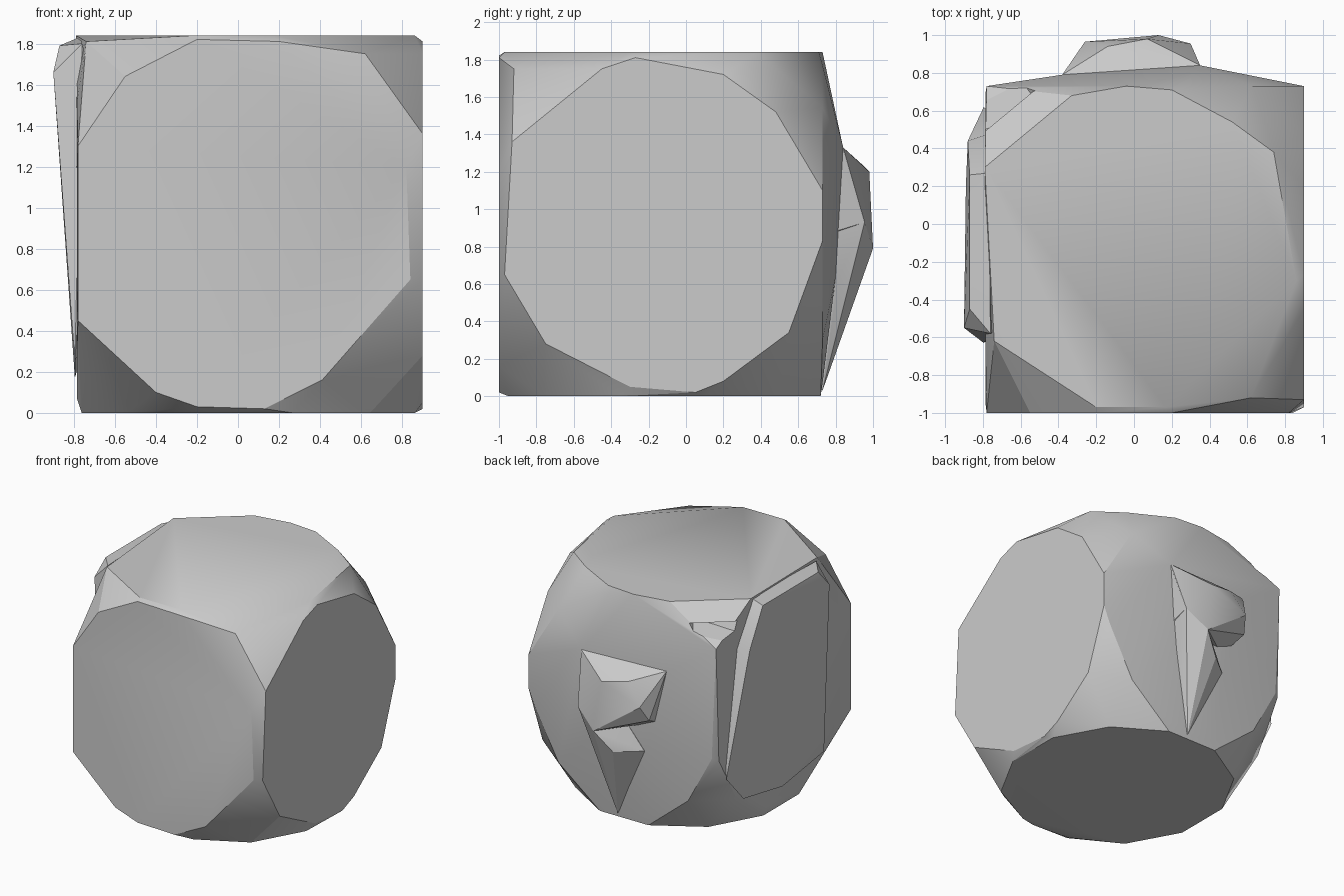
import bpy, bmesh
from math import cos, sin, pi, radians

cube = bpy.data.objects.get("Cube")
if cube:
    bpy.data.objects.remove(cube, do_unlink=True)

grey = bpy.data.materials.new("stone_grey")
grey.use_nodes = True
colour = (0.6, 0.6, 0.6, 1)
grey.diffuse_color = colour
grey.node_tree.nodes["Principled BSDF"].inputs["Base Color"].default_value = colour


def hull(name, points):
    """Make a faceted solid wrapped around a handful of points."""
    bm = bmesh.new()
    for point in points:
        bm.verts.new(point)
    result = bmesh.ops.convex_hull(bm, input=bm.verts)
    loose = {v for v in result["geom_interior"] if isinstance(v, bmesh.types.BMVert)}
    bmesh.ops.delete(bm, geom=list(loose), context="VERTS")
    bmesh.ops.dissolve_limit(bm, angle_limit=radians(1), verts=bm.verts, edges=bm.edges)
    bmesh.ops.recalc_face_normals(bm, faces=bm.faces)
    mesh = bpy.data.meshes.new(name)
    bm.to_mesh(mesh)
    bm.free()
    mesh.materials.append(grey)
    obj = bpy.data.objects.new(name, mesh)
    bpy.context.collection.objects.link(obj)
    return obj


def ring(centre_u, centre_v, radius_u, radius_v, count=12):
    """Return a many-sided disc outline in two coordinates."""
    angles = [2 * pi * (i + 0.5) / count for i in range(count)]
    return [(centre_u + radius_u * cos(a), centre_v + radius_v * sin(a)) for a in angles]


# Flat discs on the six sides of the rounded block
front = [(-.78, .45), (-.78, 1.3), (-.55, 1.64), (-.2, 1.82), (.2, 1.81),
         (.82, 1.2), (.84, .65), (.41, .16), (.13, .02), (-.2, .03), (-.4, .1)]
side = [(-.97, .65), (-.93, 1.36), (-.45, 1.75), (-.27, 1.81), (.2, 1.72), (.48, 1.52),
        (.73, 1.1), (.73, .83), (.55, .34), (.2, .08), (.05, .02), (-.3, .05), (-.75, .28)]
top = [(-.79, .3), (-.33, .68), (-.04, .73), (.2, .71), (.52, .54), (.74, .38),
       (.86, -.3), (.17, -.97), (-.2, -.97)]
bottom = ring(.05, -.13, .84, .88)
back = ring(.05, .92, .82, .88)
left = ring(-.13, .9, .86, .86)

points = [(x, -1, z) for x, z in front]
points += [(.9, y, z) for y, z in side]
points += [(x, y, 1.84) for x, y in top]
points += [(x, max(y, -.95), 0) for x, y in bottom]
points += [(x, .73, z) for x, z in back]
points += [(-.785, y, z) for y, z in left]
# Dropped front corners, and the back corner beside the chip
points += [(.62, -.92, 1.75), (.45, -.69, 1.838), (-.74, -.62, 1.81), (-.78, .73, 1.59)]
# Raised shoulder on the back
points += [(.35, .84, 1.33), (-.38, .79, 1.33), (.26, .8, .64), (-.2, .785, .63)]
block = hull("rounded_block", points)

# Panel leaning out of the left side, widest at its top
slab_foot = [(-.63, .25), (-.1, .17), (.4, .26), (.62, .5)]
slab = hull("leaning_side_panel", [(-.795, y, z) for y, z in slab_foot] + [
    (-.9, -.55, 1.66), (-.89, .2, 1.6), (-.88, .44, 1.5), (-.87, -.45, 1.79),
    (-.87, .26, 1.79), (-.76, -.58, 1.8), (-.77, .27, 1.832),
    (-.7, -.55, 1.6), (-.7, .5, 1.5), (-.7, -.4, .5), (-.7, .4, .5)])

# Narrow chip taken out of the upper back corner
chip = hull("upper_chip_cutter", [(-.48, .6, 1.72), (-.95, .4, 1.73), (-.95, .45, 1.62),
                                  (-.6, .9, 1.74), (-.7, .9, 1.62)])
for solid in (block, slab):
    cut = solid.modifiers.new("chip", "BOOLEAN")
    cut.operation = "DIFFERENCE"
    cut.solver = "EXACT"
    cut.object = chip
chip.hide_render = True
chip.hide_viewport = True

# Overhanging knob on the back, with a tapering ridge beneath
knob = hull("back_knob", [
    (.35, .84, 1.33), (-.38, .79, 1.33), (.07, .98, 1.2), (-.14, .94, 1.24),
    (.3, .955, .93), (.13, 1, .79), (-.26, .965, 1.07), (-.3, .9, .95),
    (.3, .7, .85), (-.25, .7, .85)])
ridge = hull("back_ridge", [
    (.13, 1, .79), (0, .935, .63), (.3, .955, .93), (.35, .835, 1.32), (.26, .81, .63),
    (-.18, .79, .63), (.1, .73, .03), (.3, .7, .9), (-.2, .7, .6), (.1, .6, .1)])

for obj in (block, slab, knob, ridge):
    bpy.ops.object.select_all(action="DESELECT")
    bpy.context.view_layer.objects.active = obj
    obj.select_set(True)
    bpy.ops.object.shade_smooth_by_angle(angle=radians(24))
